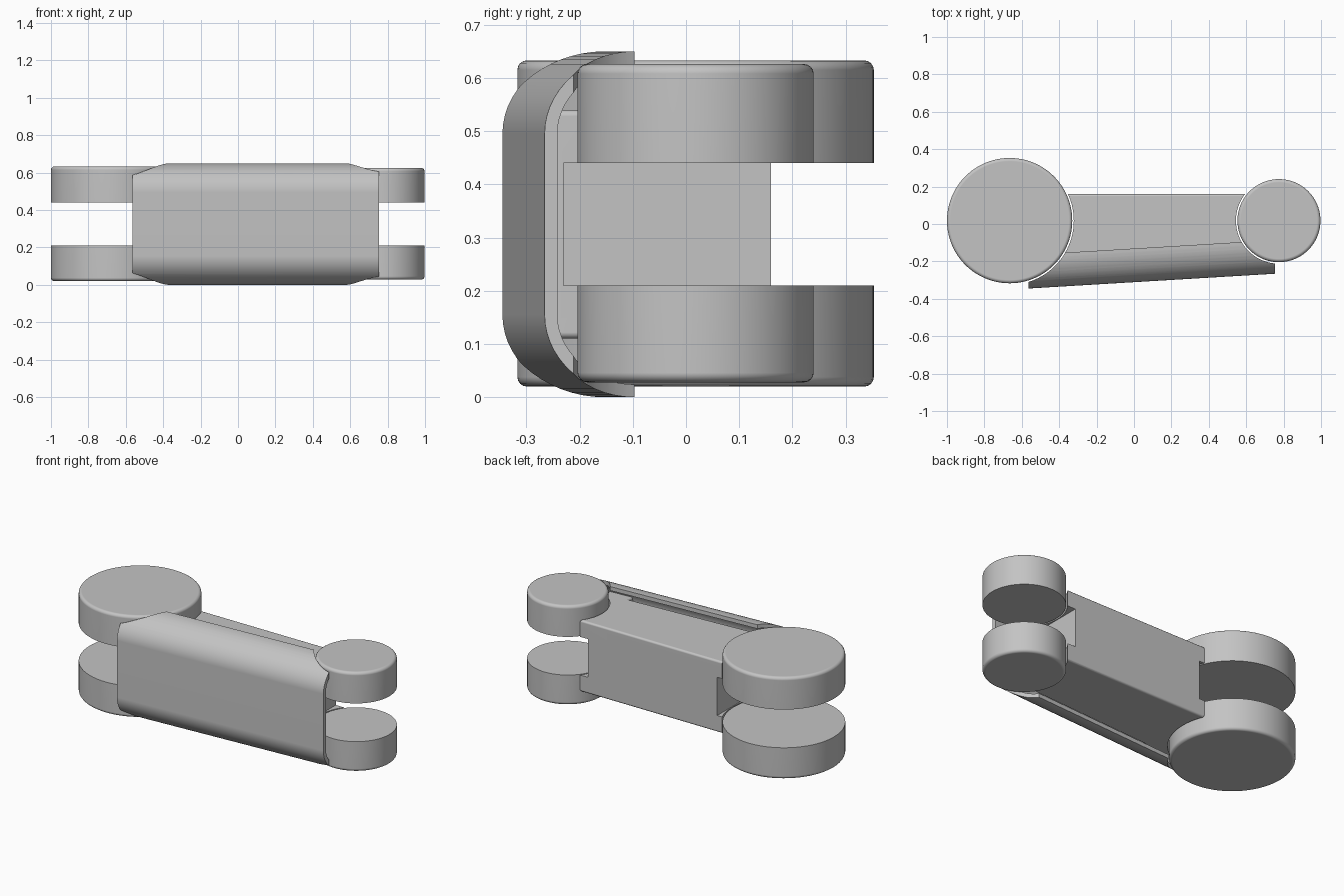
import bpy, bmesh, math
from mathutils import Vector

cube = bpy.data.objects.get("Cube")
if cube:
    bpy.data.objects.remove(cube, do_unlink=True)

grey = bpy.data.materials.new("plain grey")
grey.use_nodes = True
grey.diffuse_color = (0.55, 0.55, 0.55, 1)
grey.node_tree.nodes["Principled BSDF"].inputs["Base Color"].default_value = grey.diffuse_color

MID = 0.325                      # mirror height of the whole model
GAP_LOW, GAP_HIGH = 0.21, 0.44   # open slot between paired discs
BIG = (-0.665, 0.018, 0.335)     # disc centre x, y and radius
SMALL = (0.775, 0.018, 0.222)


def finish_mesh(name, bm):
    bmesh.ops.recalc_face_normals(bm, faces=bm.faces[:])
    mesh = bpy.data.meshes.new(name)
    bm.to_mesh(mesh)
    bm.free()
    obj = bpy.data.objects.new(name, mesh)
    bpy.context.scene.collection.objects.link(obj)
    mesh.materials.append(grey)
    return obj


def prism(name, points, sweep):
    bm = bmesh.new()
    face = bm.faces.new([bm.verts.new(p) for p in points])
    new = bmesh.ops.extrude_face_region(bm, geom=[face])["geom"]
    verts = [v for v in new if isinstance(v, bmesh.types.BMVert)]
    bmesh.ops.translate(bm, verts=verts, vec=Vector(sweep))
    return finish_mesh(name, bm)


def box(name, x0, x1, y0, y1, z0, z1):
    return prism(name, [(x0, y0, z0), (x1, y0, z0), (x1, y1, z0), (x0, y1, z0)],
                 (0, 0, z1 - z0))


def disc(name, spec, z0, z1, round_z=None, radius_extra=0.0):
    """Upright cylinder, rounded only on the rim at height round_z."""
    x, y, r = spec
    r += radius_extra
    count = 96
    ring = [(x + r * math.cos(a), y + r * math.sin(a), z0)
            for a in (math.tau * i / count for i in range(count))]
    obj = prism(name, ring, (0, 0, z1 - z0))
    if round_z is not None:
        bm = bmesh.new()
        bm.from_mesh(obj.data)
        rim = [e for e in bm.edges if all(abs(v.co.z - round_z) < 1e-4 for v in e.verts)]
        bmesh.ops.bevel(bm, geom=rim, offset=0.018, segments=4, profile=0.5, affect='EDGES')
        bm.to_mesh(obj.data)
        bm.free()
    return obj


def activate(obj):
    bpy.ops.object.select_all(action='DESELECT')
    obj.select_set(True)
    bpy.context.view_layer.objects.active = obj


def cut(obj, cutters):
    activate(obj)
    for cutter in cutters:
        mod = obj.modifiers.new("cut", 'BOOLEAN')
        mod.operation = 'DIFFERENCE'
        mod.solver = 'EXACT'
        mod.object = cutter
        bpy.ops.object.modifier_apply(modifier=mod.name)


def smooth(obj):
    activate(obj)
    bpy.ops.object.shade_smooth_by_angle(angle=math.radians(32))
    obj.modifiers.new("even shading", 'WEIGHTED_NORMAL').keep_sharp = True


# Paired discs at both ends
for label, spec, low, high in (("large", BIG, 0.02, 0.633), ("small", SMALL, 0.028, 0.626)):
    smooth(disc(label + "_lower_disc", spec, low, GAP_LOW, low))
    smooth(disc(label + "_upper_disc", spec, GAP_HIGH, high, high))


def front_y(x):
    """Slanted line of the cover's front face."""
    return -0.345 + 0.06 * (x + 0.565)


# Central body with a shallow recess along its front
plan = [(-0.47, 0.02), (-0.30, 0.02), (-0.30, 0.065), (0.53, 0.065), (0.53, 0.02), (0.68, 0.02)]
outline = [(x, front_y(x) + d, 0.11) for x, d in plan] + [(0.68, 0.16, 0.11), (-0.47, 0.16, 0.11)]
body = prism("body", outline, (0, 0, 0.43))
activate(body)
bevel = body.modifiers.new("soft edges", 'BEVEL')
bevel.width = 0.012
bevel.segments = 3
bpy.ops.object.modifier_apply(modifier=bevel.name)

# Curved front cover with a C-shaped section
def half_section(inset, steps=14):
    points = []
    for i in range(steps + 1):
        a = math.pi / 2 * i / steps
        depth = 0.18 - (0.18 - inset) * math.cos(a)
        points.append((depth, 0.17 + (0.155 - inset) * math.sin(a)))
    return points


def full_section(inset):
    upper = half_section(inset)
    return [(d, -h) for d, h in reversed(upper)] + upper


section = full_section(0) + full_section(0.024)[::-1]
cover = prism("front_cover",
              [(-0.565, front_y(-0.565) + d, MID + h) for d, h in section],
              (1.32, 0.06 * 1.32, 0))

# Clearance around the discs and flat ends between them
clearances = [disc("disc_clearance", s, -0.2, 0.9, None, 0.008) for s in (BIG, SMALL)]
ends = [box("end_clearance", 0.54, 1.1, -0.23, 0.4, GAP_LOW, GAP_HIGH),
        box("end_clearance", -1.1, -0.32, -0.29, 0.4, GAP_LOW, GAP_HIGH)]
cut(body, clearances + ends)
cut(cover, clearances)
for helper in clearances + ends:
    bpy.data.objects.remove(helper, do_unlink=True)
smooth(body)
smooth(cover)
